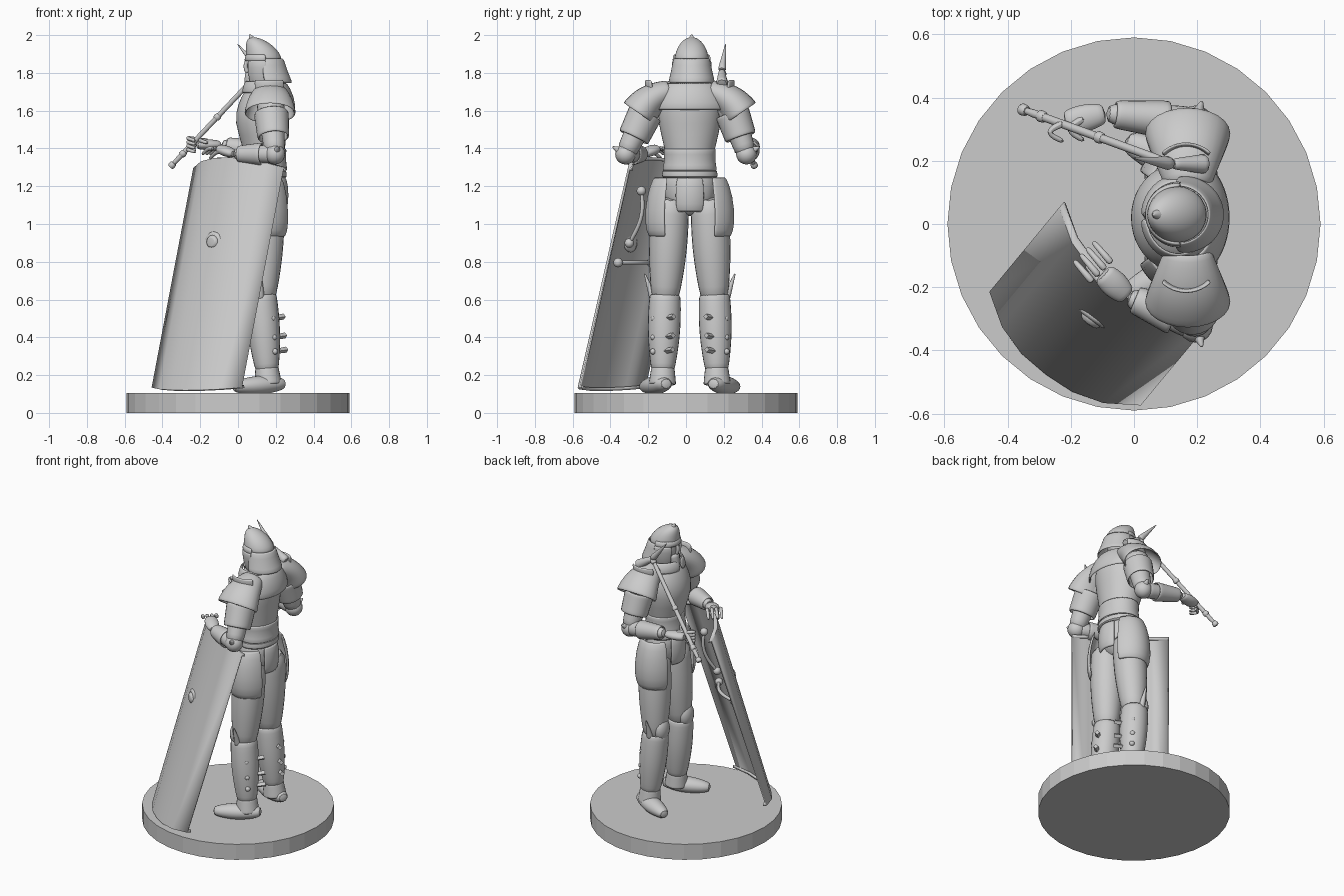
import bpy, bmesh, math
from mathutils import Vector

cube = bpy.data.objects.get("Cube")
if cube:
    bpy.data.objects.remove(cube, do_unlink=True)

GREY = (0.6, 0.6, 0.6, 1)
stone = bpy.data.materials.new("plain grey")
stone.use_nodes = True
stone.diffuse_color = GREY
stone.node_tree.nodes["Principled BSDF"].inputs["Base Color"].default_value = GREY

MIDDLE = 0.02  # the figure's mirror plane lies at this y
UP = Vector((0, 0, 1))
BACKWARD = Vector((1, 0, 0))


def finish(name, bm, side=1, smooth=45, subdiv=0, thick=0):
    """Place the mesh on one side of the mirror plane and make an object of it."""
    for vert in bm.verts:
        vert.co.y = MIDDLE + side * vert.co.y
    bmesh.ops.recalc_face_normals(bm, faces=bm.faces)
    mesh = bpy.data.meshes.new(name)
    bm.to_mesh(mesh)
    bm.free()
    mesh.materials.append(stone)
    part = bpy.data.objects.new(name, mesh)
    bpy.context.collection.objects.link(part)
    if thick:
        solid = part.modifiers.new("thickness", "SOLIDIFY")
        solid.thickness, solid.offset = thick, 0
    if subdiv:
        rounding = part.modifiers.new("rounding", "SUBSURF")
        rounding.levels = rounding.render_levels = subdiv
    if smooth:
        bpy.ops.object.select_all(action="DESELECT")
        part.select_set(True)
        bpy.context.view_layer.objects.active = part
        bpy.ops.object.shade_smooth_by_angle(angle=math.radians(smooth))


def skin(rows, closed=True, capped=True):
    """Join successive rows of points into a surface."""
    bm = bmesh.new()
    rows = [[bm.verts.new(point) for point in row] for row in rows]
    count = len(rows[0])
    for upper, lower in zip(rows, rows[1:]):
        for i in range(count if closed else count - 1):
            j = (i + 1) % count
            bm.faces.new((upper[i], upper[j], lower[j], lower[i]))
    if closed and capped:
        bm.faces.new(rows[0])
        bm.faces.new(rows[-1])
    return bm


def bar(name, start, end, radius, end_radius, bulge=0, arch=(0, 0, 0), flat=1,
        hollow=False, sides=12, steps=6, **style):
    """Tapered limb between two points; it can swell, bow sideways and be flattened."""
    start, end, arch = Vector(start), Vector(end), Vector(arch)
    chord = end - start
    steep = abs(chord.normalized().z) > 0.85
    rows = []
    for step in range(steps + 1):
        t = step / steps
        swell = math.sin(math.pi * t)
        centre = start + chord * t + arch * swell
        along = (chord + arch * math.pi * math.cos(math.pi * t)).normalized()
        u = along.cross(BACKWARD if steep else UP).normalized()
        v = u.cross(along) * flat
        r = radius + (end_radius - radius) * t + bulge * swell
        turns = [math.tau * k / sides for k in range(sides)]
        rows.append([centre + (u * math.cos(a) + v * math.sin(a)) * r for a in turns])
    style.setdefault("subdiv", 1)
    finish(name, skin(rows, capped=not hollow), thick=0.012 if hollow else 0, **style)


def shell(name, rings, x=0.14, y=0, wide=1, facing=None, spread=360, **style):
    """Stack of ellipses (height, radius, shift); with a facing it is an open plate."""
    count = 20
    rows = []
    for z, r, *shift in rings:
        row = []
        for k in range(count):
            t = k / count if facing is None else k / (count - 1) - 0.5
            a = math.radians(spread * t + (facing or 0))
            row.append((x + sum(shift) + r * math.cos(a), y + r * wide * math.sin(a), z))
        rows.append(row)
    whole = facing is None
    finish(name, skin(rows, closed=whole), subdiv=1, thick=0 if whole else 0.014, **style)


def ball(name, centre, size, stretch=(1, 1, 1), **style):
    bm = bmesh.new()
    bmesh.ops.create_uvsphere(bm, u_segments=16, v_segments=10, radius=size)
    bmesh.ops.scale(bm, verts=bm.verts, vec=stretch)
    bmesh.ops.translate(bm, verts=bm.verts, vec=centre)
    finish(name, bm, smooth=60, **style)


# Round base
bm = bmesh.new()
height = 0.105
bmesh.ops.create_cone(bm, cap_ends=True, segments=32, radius1=0.59, radius2=0.59, depth=height)
bmesh.ops.translate(bm, verts=bm.verts, vec=(0, -MIDDLE, height / 2))
finish("base", bm, smooth=0)

# Curved shield leaning inwards; its own axes are across, outward and lean
across, outward = Vector((0.8, -0.6, 0)), Vector((-0.6, -0.8, 0))
shield_foot, lean = Vector((-0.215, -0.41, 0.14)), Vector((0.22, 0.265, 1.15))
half_width, depth = 0.295, 0.1


def on_shield(w, d, h):
    """Point from width (-1 to 1), depth (1 is the crest) and height (0 to 1)."""
    return shield_foot + across * w * half_width + outward * d * depth + lean * h


rows = []
for h, inset in ((0, 0.2), (0, 0), (1, 0), (1, 0.2)):
    row = []
    for k in range(-3, 4):
        crest = 1 - abs(k / 3) ** 2.5
        sweep = UP * crest * (h * 0.07 - 0.015)
        row.append(on_shield(k / 3, crest - inset, h) + sweep)
    rows.append(row)
finish("shield", skin(rows, closed=False), smooth=25, thick=0.018)

# Shield boss, grip and arm strap
boss = on_shield(0, 1, 0.665)
bar("boss_rim", boss - outward * 0.01, boss + outward * 0.015, 0.06, 0.052, sides=16, steps=2)
bar("boss_face", boss, boss + outward * 0.03, 0.044, 0.028, sides=16, steps=2)
straps = {"grip": ((0.3, 0.4, 0.9), (0.3, 0.4, 0.66)), "arm_strap": ((0.5, 0.4, 0.57), (-0.5, 0.4, 0.57))}
for name, ends in straps.items():
    top, bottom = [on_shield(*end) for end in ends]
    bar(name, top, bottom, 0.012, 0.012, arch=outward * -0.04, sides=8)
    for end in (top, bottom):
        ball(name + "_rivet", end, 0.025)

# Pelvis, belt and hanging panels
shell("pelvis", [(1.04, 0.05), (1.1, 0.1), (1.2, 0.11), (1.3, 0.1)], wide=1.3)
shell("belt", [(1.24, 0.11), (1.245, 0.12), (1.285, 0.12), (1.29, 0.1)], wide=1.25)
for name, facing in (("back_panel", 0), ("front_panel", 180)):
    shell(name, [(1.25, 0.11), (1.15, 0.125), (1.06, 0.11)], facing=facing, spread=75)

# Breastplate, waist plate, back mantle and collar
shell("breastplate", [(1.28, 0.1), (1.4, 0.11), (1.54, 0.145, -0.02), (1.64, 0.14), (1.7, 0.11), (1.75, 0.07)],
      wide=1.2)
shell("waist_plate", [(1.4, 0.115), (1.34, 0.105), (1.28, 0.12)], wide=1.2, facing=0, spread=359)
shell("back_mantle", [(1.75, 0.1), (1.68, 0.14), (1.6, 0.15)], x=0.15, wide=1.35, facing=0, spread=170)
shell("neck_collar", [(1.69, 0.12), (1.76, 0.1)], wide=1.15, facing=0, spread=359)

# Head and helmet
head_y = 0.01
dome = []
for k in range(7):
    a = math.radians(3 + k * 14.5)
    dome.append((1.85 + 0.14 * math.cos(a), 0.098 * math.sin(a), -0.06 * math.cos(a) ** 2))
ball("head", (0.135, head_y, 1.84), 0.085, (1, 1, 1.3))
shell("helmet", dome, y=head_y, wide=0.96)
bar("helmet_peak", (0.1, head_y, 1.93), (0.06, head_y, 2.004), 0.05, 0.004, sides=8)
shell("helmet_brow", [(1.9, 0.094), (1.86, 0.102)], y=head_y, wide=0.96, facing=180, spread=190)
shell("neck_guard", [(1.88, 0.095), (1.8, 0.107, 0.01), (1.745, 0.125, 0.02)], y=head_y, wide=0.96,
      facing=0, spread=200)
for facing in (118, 242):
    shell("cheek_plate", [(1.87, 0.1), (1.79, 0.095), (1.72, 0.075)], y=head_y, facing=facing, spread=65)
bar("nose", (0.05, head_y, 1.87), (0.05, head_y, 1.8), 0.012, 0.012, arch=BACKWARD * -0.01, sides=8)
bar("beard", (0.08, head_y, 1.8), (0.03, head_y, 1.64), 0.045, 0.006)

# Joints shared by both sides, measured from the mirror plane
hip, knee, ankle = Vector((0.15, 0.1, 1.15)), Vector((0.12, 0.13, 0.65)), Vector((0.16, 0.145, 0.15))
heel, toe = Vector((0.25, 0.12, 0.155)), Vector((-0.03, 0.245, 0.138))
shoulder = Vector((0.17, 0.2, 1.66))
arms = {"pick": (Vector((0.195, 0.3, 1.37)), Vector((-0.09, 0.33, 1.42))),
        "shield": (Vector((0.195, 0.34, 1.37)), Vector((-0.02, 0.25, 1.37)))}

for hand, (elbow, wrist) in arms.items():
    side = 1 if hand == "pick" else -1
    prefix = hand + "_side_"

    # Leg, greave and boot
    bar(prefix + "thigh", hip, knee.lerp(ankle, 0.15), 0.1, 0.07, bulge=0.02, side=side)
    bar(prefix + "shin", knee, ankle, 0.07, 0.055, bulge=0.005, side=side)
    bar(prefix + "greave", knee.lerp(ankle, 0.05), knee.lerp(ankle, 0.85), 0.08, 0.058, bulge=0.014,
        hollow=True, side=side)
    bar(prefix + "ankle_cuff", knee.lerp(ankle, 0.82), ankle, 0.058, 0.07, hollow=True, side=side)
    ball(prefix + "knee_guard", knee - BACKWARD * 0.045, 0.06, (0.7, 1, 1.3), side=side)
    thorn = knee + Vector((0, 0.06, -0.05))
    bar(prefix + "knee_thorn", thorn, thorn + Vector((0, 0.05, 0.14)), 0.025, 0.004, sides=8, side=side)
    bar(prefix + "boot", heel, toe, 0.035, 0.032, bulge=0.028, flat=0.85, side=side)
    for t in (0.3, 0.5, 0.65):
        calf = knee.lerp(ankle, t) + BACKWARD * 0.05
        tip = calf + Vector((0.06, -0.05, 0.01))
        bar(prefix + "buckle", calf, tip, 0.013, 0.016, sides=4, subdiv=0, smooth=0, side=side)
        ball(prefix + "stud", calf + Vector((0, 0.055, 0)), 0.016, side=side)
    shell(prefix + "hip_plate", [(1.25, 0.1), (1.15, 0.13), (1, 0.14), (0.93, 0.12)], y=0.06, wide=1.25,
          facing=88, spread=125, side=side)

    # Shoulder armour and arm
    neck = shoulder + Vector((0, -0.1, 0.05))
    cap_rim = shoulder + Vector((0, 0.07, -0.075))
    bar(prefix + "pauldron", neck, cap_rim, 0.07, 0.138, bulge=0.01, arch=(0, 0.02, 0.01), flat=0.72,
        hollow=True, side=side)
    shell(prefix + "shoulder_flange", [(1.69, 0.1), (1.765, 0.11)], x=0.165, y=0.125, facing=90, spread=90, side=side)
    bar(prefix + "upper_arm", shoulder, elbow, 0.08, 0.055, side=side)
    bar(prefix + "arm_plate", shoulder.lerp(elbow, 0.25), shoulder.lerp(elbow, 0.7), 0.09, 0.082,
        hollow=True, side=side)
    ball(prefix + "elbow_guard", elbow, 0.055, side=side)
    bar(prefix + "elbow_thorn", elbow, elbow + Vector((0.02, 0.07, 0.04)), 0.04, 0.004, sides=8, side=side)
    bar(prefix + "forearm", elbow, wrist, 0.052, 0.03, bulge=0.005, side=side)
    bar(prefix + "vambrace", elbow.lerp(wrist, 0.3), wrist.lerp(elbow, 0.1), 0.058, 0.04,
        hollow=True, side=side)

    # Palm, four curled fingers and thumb
    if hand == "pick":
        reach, spread, curl = Vector((-0.13, -0.03, 0)), UP * -0.02, Vector((0, -0.06, -0.01))
        bend = Vector((-0.05, 0, 0.01))
    else:
        reach, spread, curl = Vector((-0.08, -0.075, 0.03)), Vector((0.02, -0.02, 0)), Vector((-0.06, -0.07, -0.035))
        bend = UP * 0.015
    knuckle = wrist + reach
    bar(prefix + "palm", wrist, knuckle, 0.03, 0.036, bulge=0.012, flat=0.65, side=side)
    for k in range(4):
        root = knuckle + spread * (k - 1.5)
        bar(prefix + "finger", root, root + curl, 0.013, 0.009, arch=bend, sides=8, steps=4, side=side)
    thumb = wrist + reach / 2 - spread
    bar(prefix + "thumb", thumb, thumb + curl * 1.2, 0.015, 0.009, arch=bend, sides=8, steps=4, side=side)

# War pick resting on the shoulder: banded shaft, spike and hammer
butt, crown = Vector((-0.36, 0.345, 1.3)), Vector((0.12, 0.17, 1.81))
bar("pick_shaft", butt, crown, 0.014, 0.014, sides=10)
for t in (0, 0.12, 0.5, 0.95):
    band = butt.lerp(crown, t)
    bar("shaft_band", band, band + (crown - butt) * 0.05, 0.022, 0.018, sides=10, steps=2)
bar("pick_spike", crown, crown + Vector((-0.125, 0.02, 0.145)), 0.026, 0.002, sides=8)
bar("pick_hammer", crown, crown + Vector((0.11, 0, -0.07)), 0.018, 0.036, sides=8)
